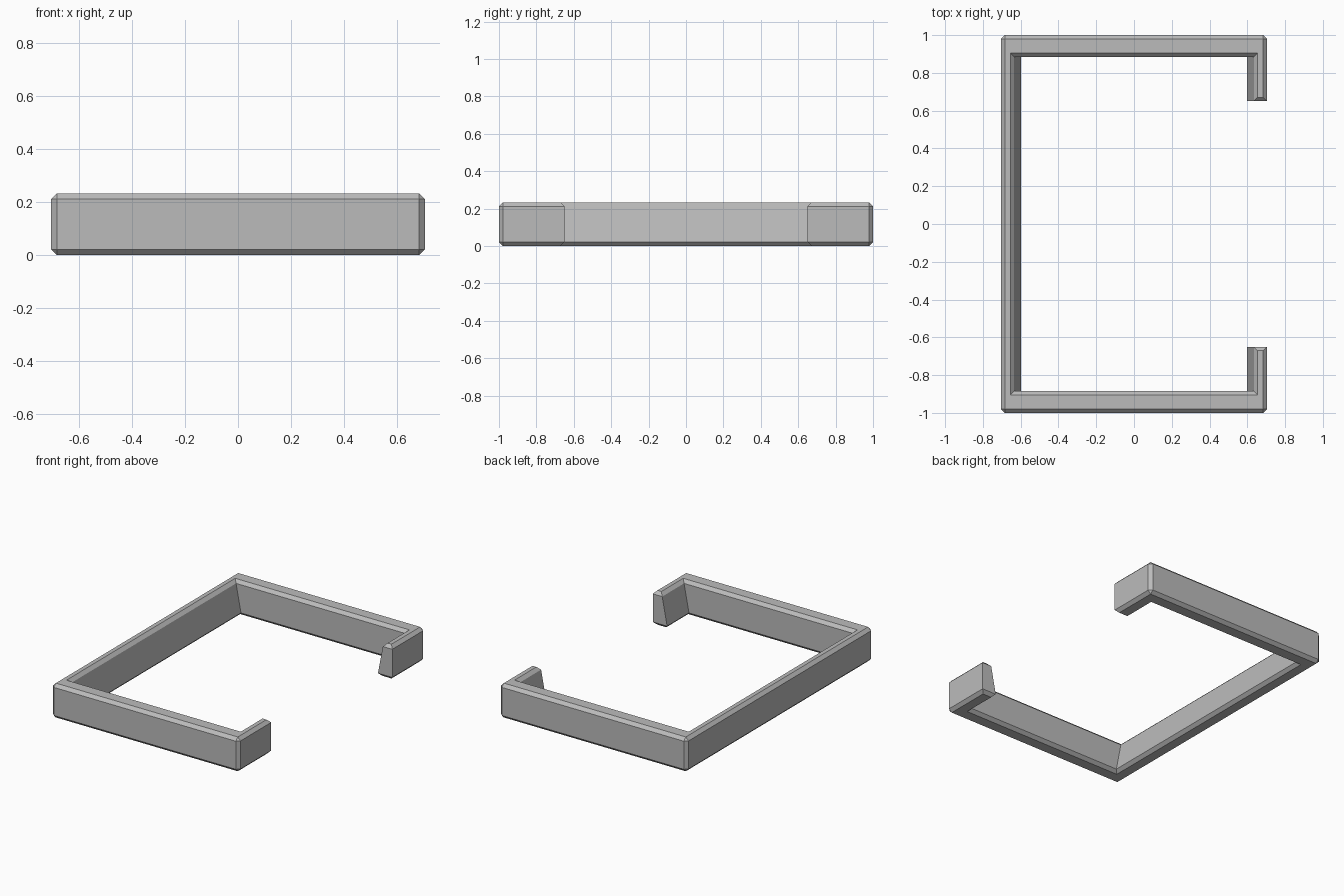
import bpy
import bmesh

default = bpy.data.objects.get("Cube")
if default:
    bpy.data.objects.remove(default, do_unlink=True)

# Overall sizes
HALF_X, HALF_Y, HEIGHT = 0.705, 1.0, 0.233
BEVEL = 0.021
LIP_END = 0.65      # lips stop here along y
SIDE_WALL = 0.885   # inner face of the long arms
LOW, HIGH = 0.597, 0.634  # sloping inner face of back bar and lips

grey = bpy.data.materials.new("grey plastic")
grey.use_nodes = True
colour = (0.5, 0.5, 0.5, 1)
grey.diffuse_color = colour
grey.node_tree.nodes["Principled BSDF"].inputs["Base Color"].default_value = colour


def outline(inner_x, inset):
    """Closed bracket outline; inset levels have sharp outer corners."""
    x, y = HALF_X - inset, HALF_Y - inset
    cut = BEVEL - inset
    ix, iy, end = inner_x + inset, SIDE_WALL + inset, LIP_END + inset
    half = [(-ix, iy), (ix, iy), (ix, end), (x, end),
            (x, y - cut), (x - cut, y), (cut - x, y), (-x, y - cut)]
    # inner_x differs only in slope: mirror the half across y
    return half + [(px, -py) for px, py in reversed(half)]


# Stack the outlines from bottom to top and join them
bm = bmesh.new()
levels = [(0, LOW, BEVEL), (BEVEL, LOW, 0),
          (HEIGHT - BEVEL, HIGH, 0), (HEIGHT, HIGH, BEVEL)]
rings = [[bm.verts.new((x, y, z)) for x, y in outline(ix, inset)]
         for z, ix, inset in levels]
for lower, upper in zip(rings, rings[1:]):
    for i in range(len(lower)):
        j = (i + 1) % len(lower)
        bm.faces.new((lower[i], lower[j], upper[j], upper[i]))
bm.faces.new(rings[0])
bm.faces.new(rings[-1])
bmesh.ops.remove_doubles(bm, verts=bm.verts, dist=0.0005)
bmesh.ops.recalc_face_normals(bm, faces=bm.faces)

mesh = bpy.data.meshes.new("bracket_frame")
bm.to_mesh(mesh)
bm.free()
mesh.materials.append(grey)
frame = bpy.data.objects.new("bracket_frame", mesh)
bpy.context.collection.objects.link(frame)
